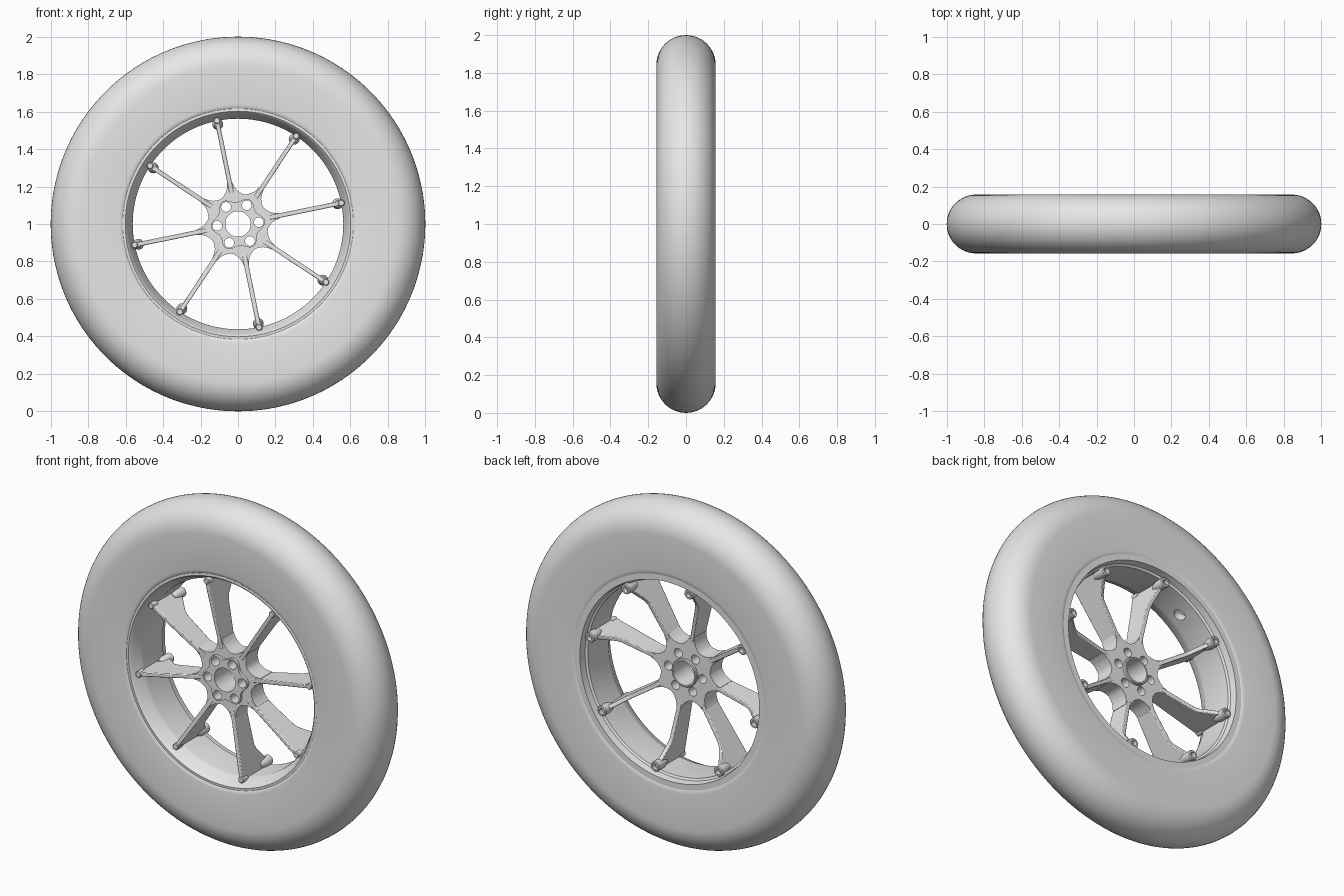
import bpy, bmesh
from math import sin, cos, pi, radians
from mathutils import Matrix, Vector

cube = bpy.data.objects.get("Cube")
if cube:
    bpy.data.objects.remove(cube, do_unlink=True)

grey = bpy.data.materials.new("plain_grey")
grey.use_nodes = True
grey.diffuse_color = (0.8, 0.8, 0.8, 1)
grey.node_tree.nodes["Principled BSDF"].inputs["Base Color"].default_value = grey.diffuse_color

CENTRE = Vector((0, 0, 1))
parts = []


def finish(name, bm):
    bmesh.ops.remove_doubles(bm, verts=bm.verts, dist=1e-5)
    bmesh.ops.recalc_face_normals(bm, faces=bm.faces)
    mesh = bpy.data.meshes.new(name)
    bm.to_mesh(mesh)
    bm.free()
    mesh.materials.append(grey)
    obj = bpy.data.objects.new(name, mesh)
    bpy.context.collection.objects.link(obj)
    parts.append(obj)
    return obj


def lathe(name, profile, steps, centre=CENTRE, closed=True):
    """Turn a (radius, y) profile around the y axis through centre."""
    bm = bmesh.new()
    rings = []
    for i in range(steps):
        a = 2 * pi * i / steps
        rings.append([bm.verts.new(centre + Vector((r * cos(a), y, r * sin(a)))) for r, y in profile])
    n = len(profile)
    for i in range(steps):
        p, q = rings[i], rings[(i + 1) % steps]
        for j in range(n if closed else n - 1):
            k = (j + 1) % n
            bm.faces.new((p[j], p[k], q[k], q[j]))
    bmesh.ops.dissolve_degenerate(bm, edges=bm.edges, dist=1e-6)
    return finish(name, bm)


def prism(name, loops, d0, d1, u, v, d):
    """Fill an outline with holes in the u-v plane and extrude it along d."""
    bm = bmesh.new()
    for loop in loops:
        vs = [bm.verts.new((a, b, d0)) for a, b in loop]
        for i, vert in enumerate(vs):
            bm.edges.new((vert, vs[(i + 1) % len(vs)]))
    bmesh.ops.triangle_fill(bm, use_beauty=True, edges=bm.edges[:])
    ext = bmesh.ops.extrude_face_region(bm, geom=bm.faces[:])
    moved = [g for g in ext["geom"] if isinstance(g, bmesh.types.BMVert)]
    bmesh.ops.translate(bm, verts=moved, vec=(0, 0, d1 - d0))
    m = Matrix((u, v, d)).transposed().to_4x4()
    m.translation = CENTRE
    bm.transform(m)
    return finish(name, bm)


def circle(r, n, cx=0, cy=0):
    return [(cx + r * cos(2 * pi * i / n), cy + r * sin(2 * pi * i / n)) for i in range(n)]


X, Y, Z = (1, 0, 0), (0, 1, 0), (0, 0, 1)
W = 0.157

# Tyre: flat sidewalls and a round tread
tread = [(1 - W + W * cos(t), W * sin(t)) for t in [radians(-90 + 7.5 * i) for i in range(25)]]
lathe("tyre", [(0.61, -0.145), (0.62, -0.154), (0.635, -W)] + tread
      + [(0.635, W), (0.62, 0.155), (0.61, 0.15)], 160, closed=False)

# Rim barrel with a flared front lip and a stepped back lip
rim = lathe("rim", [(0.625, -0.15), (0.602, -0.152), (0.594, -0.145), (0.587, -0.125),
                    (0.566, -0.09), (0.562, -0.07), (0.562, 0.105), (0.574, 0.112),
                    (0.58, 0.152), (0.625, 0.152)], 160)

# Valve hole in the barrel, between two spokes
va = radians(124)
direction = Vector((cos(va), 0, sin(va)))
bpy.ops.mesh.primitive_cylinder_add(vertices=32, radius=0.033, depth=0.08,
                                    location=CENTRE + direction * 0.57,
                                    rotation=direction.to_track_quat("Z", "Y").to_euler())
cutter = bpy.context.object
cutter.name = "valve_hole_cutter"
cutter.hide_render = True
cutter.display_type = "WIRE"
cutter.data.materials.append(grey)
cut = rim.modifiers.new("valve_hole", "BOOLEAN")
cut.operation = "DIFFERENCE"
cut.object = cutter

# Hub: star outline with a fillet at each spoke root, bolt holes and bore
spoke_angles = [radians(11.5 + 45 * i) for i in range(8)]
root = [(0.152, 0.056), (0.163, 0.044), (0.177, 0.031), (0.196, 0.021), (0.225, 0.014)]
flare = [(r, -t) for r, t in root] + root[::-1]
star = [(r * cos(a) - t * sin(a), r * sin(a) + t * cos(a)) for a in spoke_angles for r, t in flare]
bolt_angles = [radians(5 + 60 * i) for i in range(6)]
bolts = [circle(0.026, 24, 0.111 * cos(a), 0.111 * sin(a)) for a in bolt_angles]
bore = circle(0.068, 48)
prism("hub", [star, bore] + bolts, -0.105, 0.005, X, Z, Y)

# Lobed front flange around the bolts
lobes = []
for i in range(96):
    a = 2 * pi * i / 96
    r = 0.13 + 0.015 * cos(6 * (a - bolt_angles[0]))
    lobes.append((r * cos(a), r * sin(a)))
prism("hub_flange", [lobes, bore] + bolts, -0.122, -0.1, X, Z, Y)

# Raised collar at the back of the bore
lathe("hub_collar", [(0.068, -0.01), (0.08, -0.01), (0.08, 0.018), (0.076, 0.022), (0.068, 0.022)], 48)

# Spokes: deep blades that flare backwards to a boss on the rim
blade = [(0.16, -0.105), (0.5, -0.128), (0.57, -0.132), (0.57, 0.11), (0.53, 0.11),
         (0.505, 0.085), (0.44, 0.03), (0.415, 0.018), (0.16, 0.004)]
boss = [(0, 0.03), (0.018, 0.04), (0.029, 0.075), (0.029, 0.128), (0.025, 0.133),
        (0.016, 0.133), (0.016, 0.105), (0, 0.105)]
for i, a in enumerate(spoke_angles):
    out, side = (cos(a), 0, sin(a)), (-sin(a), 0, cos(a))
    spoke = prism(f"spoke_{i + 1}", [blade], -0.012, 0.012, out, Y, side)
    bev = spoke.modifiers.new("soft_edges", "BEVEL")
    bev.width = 0.004
    bev.segments = 2
    lathe(f"spoke_boss_{i + 1}", boss, 24, CENTRE + Vector(out) * 0.543, closed=False)
    # Small foot where the blade meets the front lip
    lathe(f"spoke_foot_{i + 1}", [(0, -0.136), (0.014, -0.136), (0.018, -0.132), (0.018, -0.09), (0, -0.07)],
          20, CENTRE + Vector(out) * 0.563, closed=False)

# Smooth shading with sharp creases
bpy.ops.object.select_all(action="DESELECT")
for obj in parts:
    obj.select_set(True)
bpy.context.view_layer.objects.active = parts[0]
bpy.ops.object.shade_smooth_by_angle(angle=radians(32))
